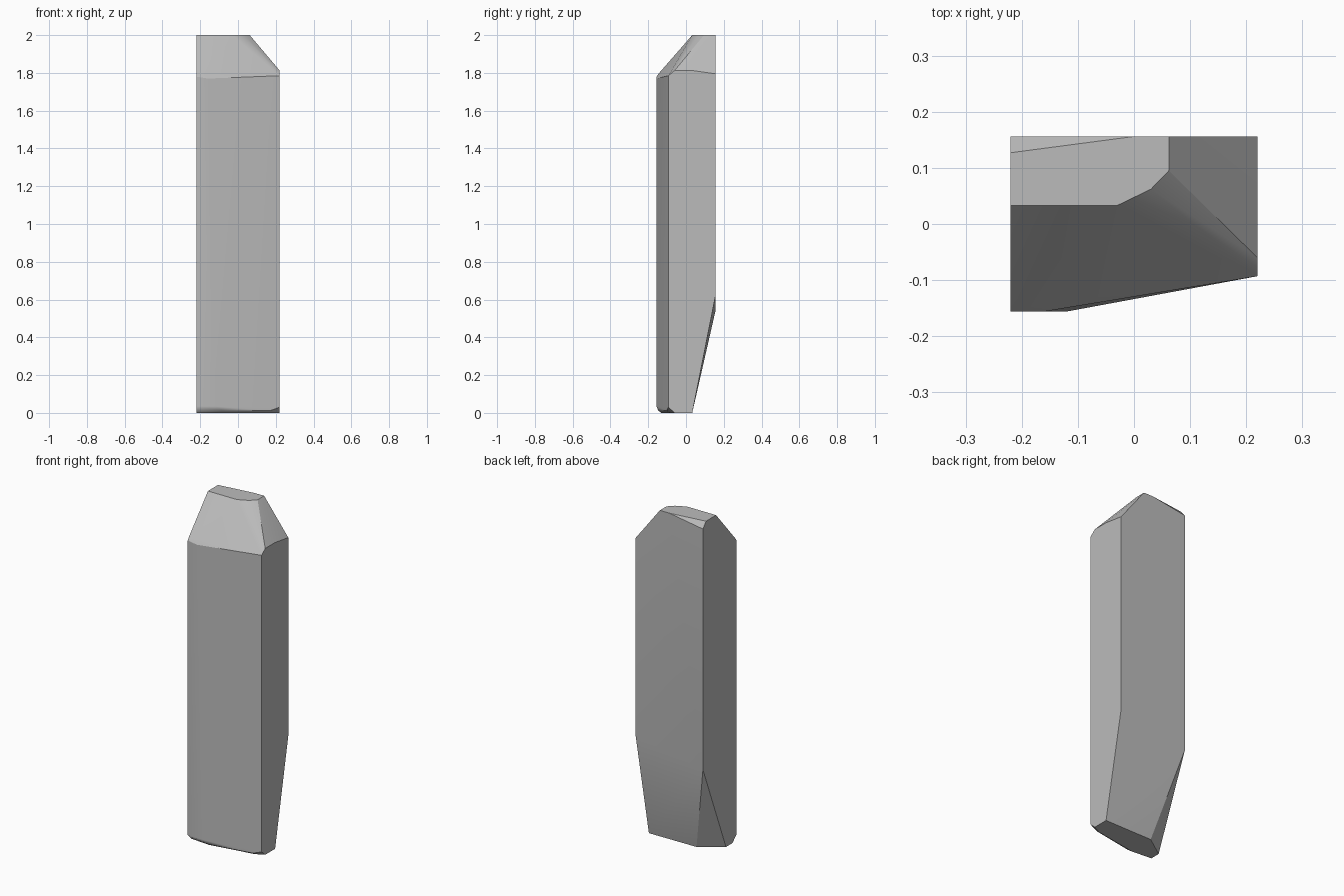
import bpy
import bmesh
import math

default_cube = bpy.data.objects.get("Cube")
if default_cube:
    bpy.data.objects.remove(default_cube, do_unlink=True)

# Outer limits of the stone block
SIDE = 0.22
FRONT = -0.156
BACK = 0.156
NARROW = -0.093   # front of the narrower left side
HEIGHT = 2.0


def make_material(name, value):
    material = bpy.data.materials.new(name)
    material.use_nodes = True
    colour = (value, value, value, 1.0)
    material.diffuse_color = colour
    shader = material.node_tree.nodes["Principled BSDF"]
    shader.inputs["Base Color"].default_value = colour
    shader.inputs["Roughness"].default_value = 0.8
    return material


def make_hull(name, corners, material):
    """Wrap a convex stone skin around the corner points."""
    bm = bmesh.new()
    for corner in corners:
        bm.verts.new(corner)
    bmesh.ops.convex_hull(bm, input=bm.verts[:])
    loose = [vert for vert in bm.verts if not vert.link_faces]
    bmesh.ops.delete(bm, geom=loose, context='VERTS')
    bmesh.ops.dissolve_limit(bm, angle_limit=math.radians(0.5),
                             verts=bm.verts[:], edges=bm.edges[:])
    bmesh.ops.recalc_face_normals(bm, faces=bm.faces[:])
    mesh = bpy.data.meshes.new(name)
    bm.to_mesh(mesh)
    bm.free()
    mesh.materials.append(material)
    stone = bpy.data.objects.new(name, mesh)
    bpy.context.collection.objects.link(stone)
    return stone


# Flat underside
underside = [(x, y, 0.0) for x, y in (
    (-SIDE, -0.12), (-0.1, -0.13), (0.17, -0.085), (SIDE, -0.06),
    (SIDE, 0.033), (-0.09, 0.03), (-SIDE, -0.06))]

# Worn lower rim along the front
lower_rim = [(-SIDE, FRONT, 0.035), (-0.12, FRONT, 0.035),
             (-0.08, -0.147, 0.012), (0.17, -0.102, 0.012),
             (SIDE, NARROW, 0.03)]

# Start of the undercut at the back
undercut = [(-SIDE, BACK, 0.54), (SIDE, BACK, 0.62)]

# Shoulder where the upright faces turn inwards
shoulder = [(-SIDE, FRONT, 1.78), (-0.16, FRONT, 1.77),
            (-SIDE, -0.146, 1.795), (-0.16, -0.143, 1.79),
            (SIDE, NARROW, 1.785), (SIDE, -0.06, 1.813),
            (SIDE, 0.03, 1.813), (SIDE, BACK, 1.795)]

# Flat summit with a chipped back corner
summit = [(x, y, HEIGHT) for x, y in (
    (-SIDE, 0.033), (-0.03, 0.033), (0.03, 0.062), (0.062, 0.095),
    (0.062, BACK), (0.0, BACK), (-SIDE, 0.127))]
chip = [(-SIDE, BACK, 1.965)]

stone_grey = make_material("stone_grey", 0.5)
stone = make_hull("standing_stone",
                  underside + lower_rim + undercut + shoulder + summit + chip,
                  stone_grey)

# Soft shading over shallow bends, crisp main edges
bpy.ops.object.select_all(action='DESELECT')
stone.select_set(True)
bpy.context.view_layer.objects.active = stone
bpy.ops.object.shade_smooth_by_angle(angle=math.radians(30))
weighted = stone.modifiers.new("weighted_normals", 'WEIGHTED_NORMAL')
weighted.keep_sharp = True
